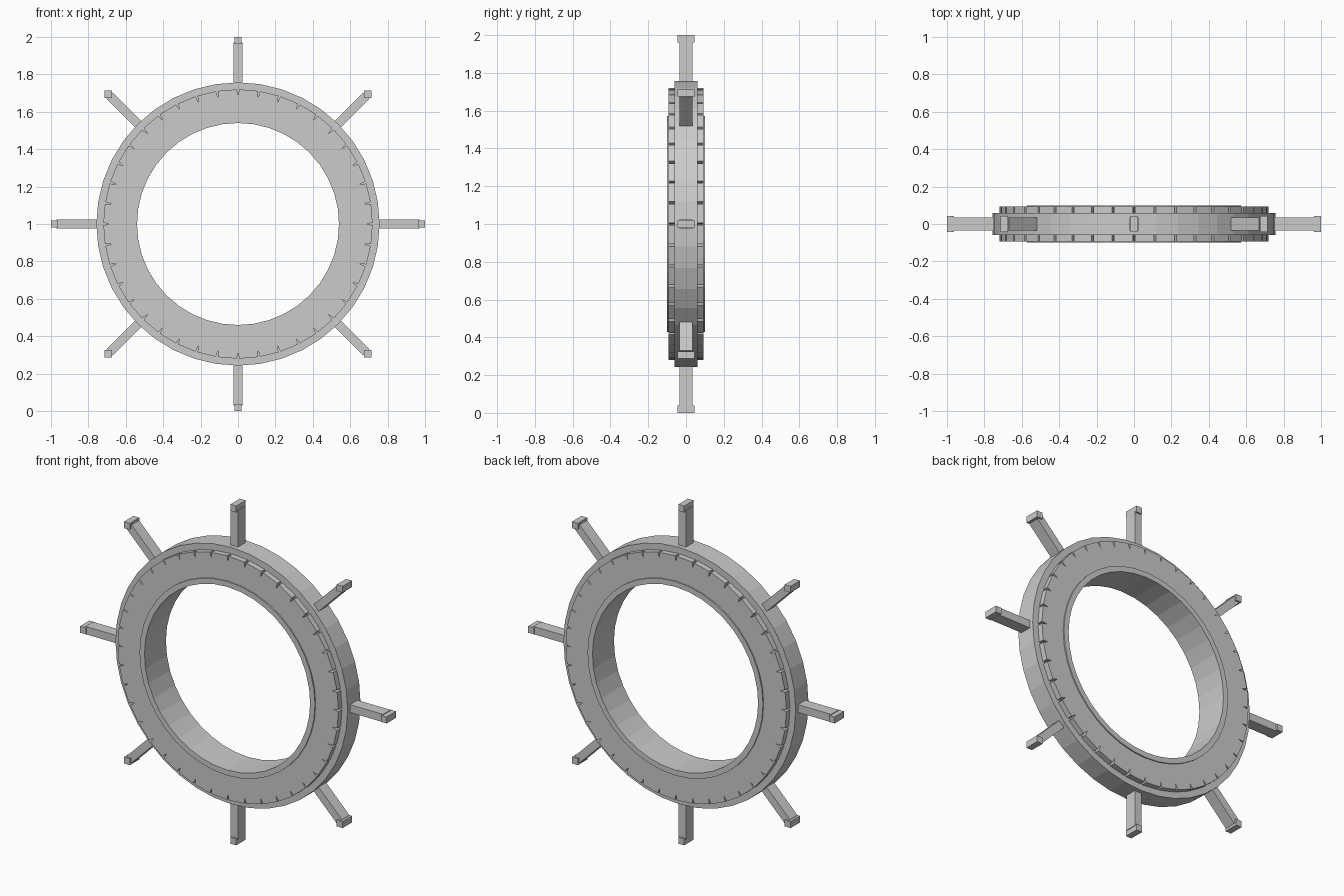
import bpy
import bmesh
from math import cos, sin, pi, tau
from mathutils import Matrix, Vector

SIDES = 40
CENTRE = Vector((0, 0, 1))

if "Cube" in bpy.data.objects:
    bpy.data.objects.remove(bpy.data.objects["Cube"], do_unlink=True)

grey = bpy.data.materials.new("plain_grey")
grey.use_nodes = True
grey.diffuse_color = (0.6, 0.6, 0.6, 1)
grey.node_tree.nodes["Principled BSDF"].inputs["Base Color"].default_value = grey.diffuse_color


def finish(bm, name):
    bmesh.ops.recalc_face_normals(bm, faces=bm.faces)
    mesh = bpy.data.meshes.new(name)
    bm.to_mesh(mesh)
    bm.free()
    mesh.materials.append(grey)
    obj = bpy.data.objects.new(name, mesh)
    obj.location = CENTRE
    bpy.context.collection.objects.link(obj)


def ring(name, stations, y0, y1):
    """Closed ring around y from (angle, inner radius, outer radius) stations."""
    bm = bmesh.new()
    loops = [[bm.verts.new((r * sin(a), y, r * cos(a)))
              for r, y in ((r0, y0), (r1, y0), (r1, y1), (r0, y1))]
             for a, r0, r1 in stations]
    for i, here in enumerate(loops):
        after = loops[(i + 1) % len(loops)]
        for k in range(4):
            n = (k + 1) % 4
            bm.faces.new((here[k], here[n], after[n], after[k]))
    finish(bm, name)


def plain(r0, r1):
    return [(i * tau / SIDES, r0, r1) for i in range(SIDES)]


def notched(r0, r1, depth, half_angle):
    """Ring stations with a V notch at every corner of the polygon."""
    flat = cos(pi / SIDES) / cos(pi / SIDES - half_angle)
    stations = []
    for i in range(SIDES):
        a = i * tau / SIDES
        stations += [(a - half_angle, r0 * flat, r1 * flat),
                     (a, r0, r1 - depth),
                     (a + half_angle, r0 * flat, r1 * flat)]
    return stations


def box(name, centre, size, turn=0):
    bm = bmesh.new()
    matrix = (Matrix.Rotation(turn, 4, 'Y') @ Matrix.Translation(centre)
              @ Matrix.Diagonal((*size, 1)))
    bmesh.ops.create_cube(bm, size=1, matrix=matrix)
    finish(bm, name)


# Wheel body, with a notched dial and a raised inner lip on both sides
ring("outer_rim", plain(0.54, 0.757), -0.06, 0.06)
for side, s in (("front", -1), ("back", 1)):
    ring(side + "_notched_dial", notched(0.54, 0.72, 0.035, 0.009), s * 0.06, s * 0.093)
    ring(side + "_inner_lip", plain(0.54, 0.572), s * 0.093, s * 0.1)

# Eight spokes with square end blocks that stay upright
for i in range(8):
    angle = i * tau / 8
    box(f"spoke_{i + 1}", (0, 0, 0.845), (0.046, 0.07, 0.25), angle)
    end = Vector((sin(angle), 0, cos(angle))) * 0.981
    box(f"spoke_end_{i + 1}", end, (0.038, 0.088, 0.038))
